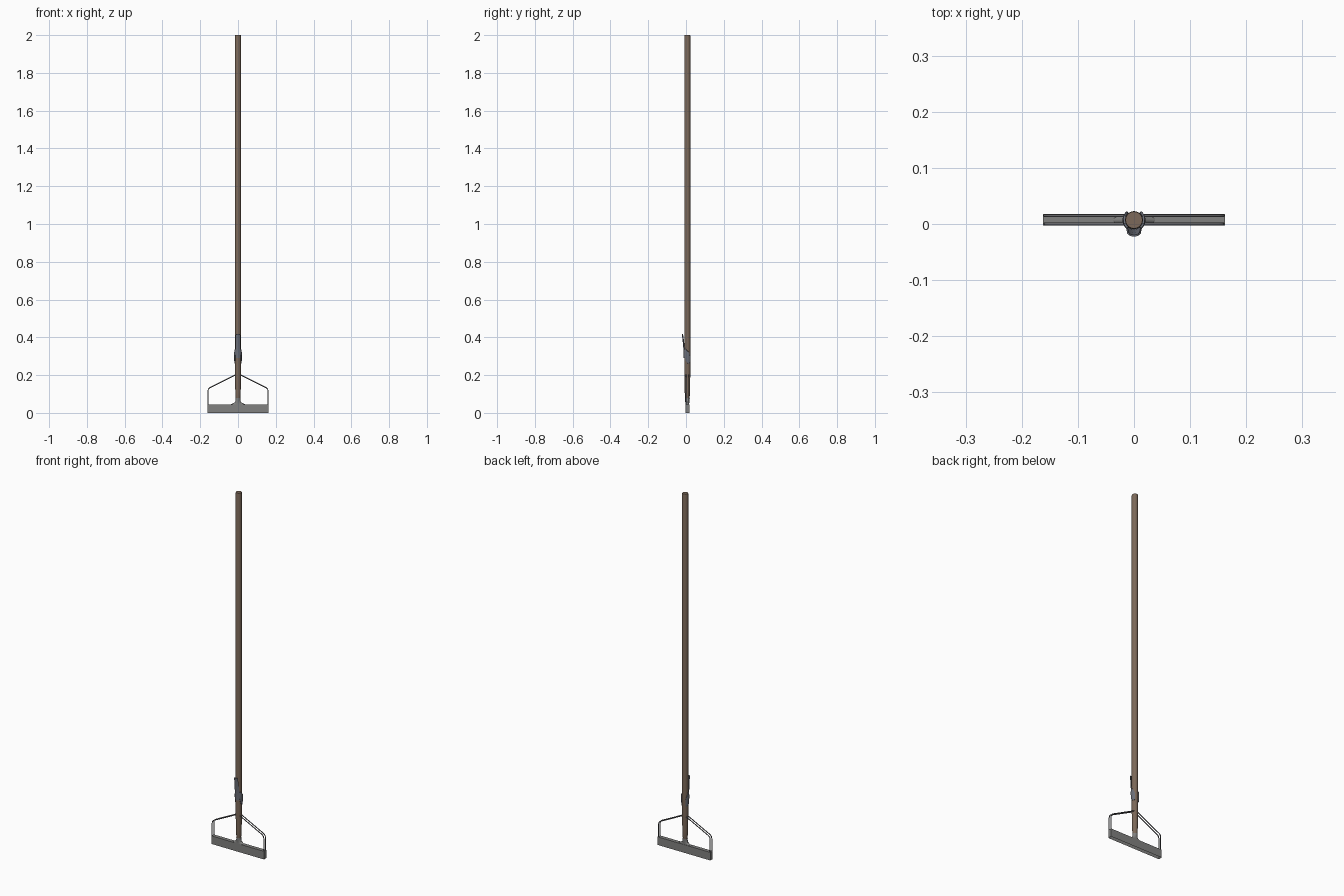
import bpy, bmesh, math
from mathutils import Vector

if "Cube" in bpy.data.objects:
    bpy.data.objects.remove(bpy.data.objects["Cube"])

CY = 0.007  # pole axis depth


def mat(name, rgb):
    m = bpy.data.materials.new(name)
    m.diffuse_color = (*rgb, 1)
    m.use_nodes = True
    m.node_tree.nodes["Principled BSDF"].inputs["Base Color"].default_value = m.diffuse_color
    return m


WOOD = mat("brown wood", (0.20, 0.14, 0.10))
METAL = mat("grey metal", (0.22, 0.22, 0.215))
WIRE = mat("dark wire", (0.14, 0.14, 0.15))
CLIP = mat("blue grey steel", (0.15, 0.16, 0.19))


def make(name, bm, material, angle=35):
    bmesh.ops.recalc_face_normals(bm, faces=bm.faces)
    me = bpy.data.meshes.new(name)
    bm.to_mesh(me)
    bm.free()
    ob = bpy.data.objects.new(name, me)
    bpy.context.collection.objects.link(ob)
    me.materials.append(material)
    bpy.context.view_layer.objects.active = ob
    ob.select_set(True)
    bpy.ops.object.shade_smooth_by_angle(angle=math.radians(angle))
    ob.select_set(False)
    return ob


def loft(name, rings, material):
    """Skin closed rings of equal size and cap both ends."""
    bm = bmesh.new()
    loops = [[bm.verts.new(p) for p in r] for r in rings]
    n = len(loops[0])
    for a, b in zip(loops, loops[1:]):
        for i in range(n):
            bm.faces.new((a[i], a[(i + 1) % n], b[(i + 1) % n], b[i]))
    bm.faces.new(loops[0])
    bm.faces.new(loops[-1])
    return make(name, bm, material)


def ellipse(z, rx, ry, n=20, cy=CY):
    return [(rx * math.cos(2 * math.pi * i / n), cy + ry * math.sin(2 * math.pi * i / n), z)
            for i in range(n)]


def arc_section(z, r, a0, a1, cy, thick, n=8):
    """Curved plate section; angle 0 points to the front."""
    angs = [math.radians(a0 + (a1 - a0) * i / n) for i in range(n + 1)]
    outer = [(r * math.sin(a), cy - r * math.cos(a), z) for a in angs]
    inner = [((r - thick) * math.sin(a), cy - (r - thick) * math.cos(a), z) for a in angs]
    return outer + inner[::-1]


# Long pole, tapering at the lower end
loft("pole", [ellipse(0.06, 0.009, 0.009), ellipse(0.075, 0.012, 0.012),
              ellipse(0.12, 0.0145, 0.0145), ellipse(0.22, 0.016, 0.016),
              ellipse(1.995, 0.016, 0.016), ellipse(2.0, 0.015, 0.015)], WOOD)

# Bottom bar, hollow from below
bm = bmesh.new()
bmesh.ops.create_cube(bm, size=1)
for v in bm.verts:
    v.co = Vector((v.co.x * 0.325, 0.0075 + v.co.y * 0.021, 0.0225 + v.co.z * 0.045))
bottom = min(bm.faces, key=lambda f: f.calc_center_median().z)
bmesh.ops.inset_region(bm, faces=[bottom], thickness=0.003)
bmesh.ops.translate(bm, verts=bottom.verts, vec=(0, 0, 0.03))
make("bottom_bar", bm, METAL)

# Flared socket joining the bar and the pole
loft("bar_socket", [ellipse(0.043, 0.042, 0.010), ellipse(0.050, 0.028, 0.010),
                    ellipse(0.057, 0.016, 0.011), ellipse(0.068, 0.0125, 0.0125),
                    ellipse(0.078, 0.0130, 0.0130)], METAL)


# Wire bail: one bent wire along each edge of the bar
def wire(name, y):
    half = [(0.159, 0.04), (0.159, 0.115), (0.157, 0.125), (0.150, 0.133),
            (0.03, 0.193), (0.014, 0.201)]
    pts = [(-x, z) for x, z in half] + [(x, z) for x, z in half[::-1]]
    cu = bpy.data.curves.new(name, "CURVE")
    cu.dimensions = "3D"
    cu.bevel_depth = 0.0026
    cu.bevel_resolution = 1
    cu.use_fill_caps = True
    sp = cu.splines.new("POLY")
    sp.points.add(len(pts) - 1)
    for p, (x, z) in zip(sp.points, pts):
        p.co = (x, y, z, 1)
    cu.materials.append(WIRE)
    bpy.context.collection.objects.link(bpy.data.objects.new(name, cu))


wire("front_wire", 0.0)
wire("back_wire", 0.0148)

# Curved lever plate leaning away from the pole at its top
loft("clamp_lever", [arc_section(z, r, -a, a, cy, 0.003) for z, r, a, cy in (
    (0.290, 0.0190, 45, CY), (0.320, 0.0195, 48, CY), (0.345, 0.0195, 46, CY - 0.002),
    (0.385, 0.0190, 42, CY - 0.006), (0.412, 0.0185, 40, CY - 0.010),
    (0.418, 0.0180, 30, CY - 0.0115))], CLIP)

# Clamp cheeks wrapping the pole, sloping down towards the back
for side, s in (("left", -1), ("right", 1)):
    loft(side + "_clamp_cheek", [arc_section(z, r, s * a0, s * a1, CY, 0.004) for z, r, a0, a1 in (
        (0.262, 0.0190, 100, 142), (0.275, 0.0200, 65, 142), (0.300, 0.0205, 48, 140),
        (0.320, 0.0205, 40, 115), (0.335, 0.0195, 38, 70))], CLIP)
